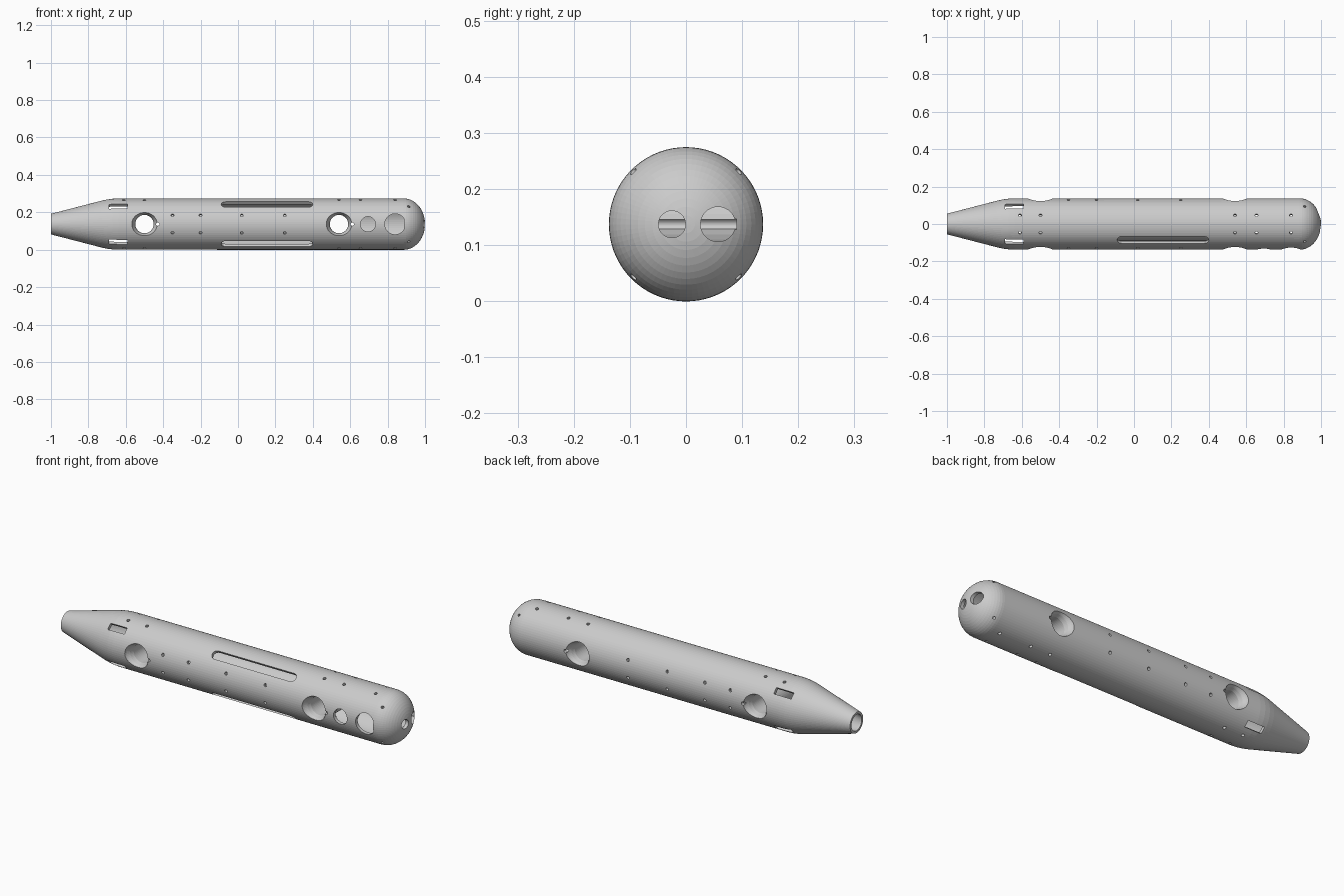
import bpy, bmesh, math
from mathutils import Matrix, Vector

if "Cube" in bpy.data.objects:
    bpy.data.objects.remove(bpy.data.objects["Cube"])

CZ = 0.137          # height of the hull axis
R = 0.137           # hull radius
SEG = 72

grey = bpy.data.materials.new("hull grey")
grey.diffuse_color = (0.6, 0.6, 0.6, 1)
grey.use_nodes = True
grey.node_tree.nodes["Principled BSDF"].inputs["Base Color"].default_value = grey.diffuse_color


def to_object(name, bm):
    bmesh.ops.recalc_face_normals(bm, faces=bm.faces)
    me = bpy.data.meshes.new(name)
    bm.to_mesh(me)
    bm.free()
    me.materials.append(grey)
    ob = bpy.data.objects.new(name, me)
    bpy.context.collection.objects.link(ob)
    return ob


def revolve(bm, profile, mat=Matrix(), seg=SEG):
    """Closed solid of (axial, radius) points turned about x."""
    rings = []
    for x, r in profile:
        rings.append([bm.verts.new(mat @ Vector((x, r * math.cos(2 * math.pi * i / seg),
                                                 r * math.sin(2 * math.pi * i / seg))))
                      for i in range(seg)])
    for a, b in zip(rings, rings[1:]):
        for i in range(seg):
            j = (i + 1) % seg
            bm.faces.new((a[i], a[j], b[j], b[i]))
    bm.faces.new(rings[0])
    bm.faces.new(rings[-1])


def radial(x, deg, lo, hi):
    """Placement of a unit-high part pointing out from the axis; 0 = up, 90 = front."""
    return (Matrix.Translation((x, 0, 0)) @ Matrix.Rotation(math.radians(deg), 4, 'X')
            @ Matrix.Translation((0, 0, (lo + hi) / 2)) @ Matrix.Diagonal((1, 1, hi - lo, 1)))


def hole(bm, x, deg, r, lo=0.09, hi=0.16, seg=16):
    return bmesh.ops.create_cone(bm, cap_ends=True, segments=seg, radius1=r, radius2=r,
                                 depth=1, matrix=radial(x, deg, lo, hi))['verts']


def box(bm, x, deg, sx, sy, lo, hi):
    bmesh.ops.create_cube(bm, size=1, matrix=radial(x, deg, lo, hi) @ Matrix.Diagonal((sx, sy, 1, 1)))


def cut(ob, bm, name):
    cutter = to_object(name, bm)
    mod = ob.modifiers.new("cut", 'BOOLEAN')
    mod.operation, mod.solver, mod.object = 'DIFFERENCE', 'EXACT', cutter
    dg = bpy.context.evaluated_depsgraph_get()
    me = bpy.data.meshes.new_from_object(ob.evaluated_get(dg))
    ob.modifiers.clear()
    ob.data = me
    bpy.data.objects.remove(cutter)


def hull_profile(wall, tail_x):
    tail = [(tail_x, 0.055 - wall * 0.8), (-1 + 0.01, 0.0577 - wall * 0.8), (-0.73, 0.125 - wall),
            (-0.70, 0.1315 - wall), (-0.67, 0.1355 - wall), (-0.64, R - wall)]
    nose = [(0.885 + (0.115 - wall) * math.sin(t), (R - wall) * math.cos(t) + 0.0005)
            for t in [math.pi / 2 * i / 14 for i in range(15)]]
    return tail + nose


TUNNELS = (-0.5, 0.54)
ALONG_Y = Matrix.Rotation(math.pi / 2, 4, 'Z')

# Hollow interior, leaving solid material around the thruster tunnels
bm = bmesh.new()
revolve(bm, hull_profile(0.018, -1.05))
cavity = to_object("cavity", bm)
bm = bmesh.new()
for x in TUNNELS:
    hole(bm, x, 90, 0.07, -0.2, 0.2, 48)
cut(cavity, bm, "tunnel_walls")

# Outer hull
bm = bmesh.new()
revolve(bm, hull_profile(0, -1))
hull = to_object("hull", bm)
bm = bmesh.new()
bm.from_mesh(cavity.data)
bpy.data.objects.remove(cavity)
cut(hull, bm, "cavity_cutter")

# Flared thruster tunnels
flare = [(0.16, 0.074), (0.137, 0.068), (0.125, 0.063), (0.11, 0.055), (0.09, 0.049)]
bm = bmesh.new()
for x in TUNNELS:
    revolve(bm, [(-a, r) for a, r in flare] + flare[::-1],
            Matrix.Translation((x, 0, 0)) @ ALONG_Y, 48)
cut(hull, bm, "tunnel_cutter")

# Sensor ports, long slots, fin slots and nose ports
bm = bmesh.new()
hole(bm, 0.695, 90, 0.04, 0.05, 0.2, 48)
hole(bm, 0.84, 90, 0.055, 0.05, 0.2, 64)
geom = [g for g in bm.verts[:] + bm.edges[:] + bm.faces[:]]
bmesh.ops.bisect_plane(bm, geom=geom, plane_co=(0.888, 0, 0), plane_no=(1, 0, 0), clear_outer=True)
bmesh.ops.holes_fill(bm, edges=[e for e in bm.edges if e.is_boundary])
for deg in (39, 141):
    start = len(bm.verts)
    pts = []
    for cx, a0 in ((0.377, -90), (-0.067, 90)):
        pts += [(cx + 0.023 * math.cos(math.radians(a0 + 18 * i)),
                 0.023 * math.sin(math.radians(a0 + 18 * i))) for i in range(11)]
    m = radial(0, deg, 0.1, 0.17)
    low = [bm.verts.new(m @ Vector((x, y, -0.5))) for x, y in pts]
    top = [bm.verts.new(m @ Vector((x, y, 0.5))) for x, y in pts]
    bm.faces.new(low)
    bm.faces.new(top)
    for i in range(len(pts)):
        j = (i + 1) % len(pts)
        bm.faces.new((low[i], low[j], top[j], top[i]))
for deg in (45, 135, 225, 315):
    box(bm, -0.64, deg, 0.1, 0.034, 0.07, 0.17)
for y, r in ((-0.025, 0.024), (0.057, 0.031)):
    bmesh.ops.create_cone(bm, cap_ends=True, segments=40, radius1=r, radius2=r, depth=0.2,
                          matrix=Matrix.Translation((1.0, y, 0)) @ Matrix.Rotation(math.pi / 2, 4, 'Y'))
cut(hull, bm, "port_cutter")

# Screw holes, tunnel side holes and the nose port notch
bm = bmesh.new()
for x in (-0.35, -0.2, 0.02, 0.25):
    for deg in (70, 110, 250, 290):
        hole(bm, x, deg, 0.008)
for x in (-0.61, -0.5, 0.54, 0.655, 0.84):
    for deg in (-20, 20, 160, 200):
        hole(bm, x, deg, 0.008)
for deg in (45, 135, 225, 315):
    hole(bm, 0.913, deg, 0.007)
for x in TUNNELS:
    hole(bm, x + 0.071, 90, 0.009, -0.2, 0.2)
bmesh.ops.create_cube(bm, size=1, matrix=Matrix.Translation((0.98, 0.079, 0))
                      @ Matrix.Diagonal((0.16, 0.022, 0.018, 1)))
cut(hull, bm, "screw_hole_cutter")

# Inner equipment tube seen through the long slots
bm = bmesh.new()
revolve(bm, [(-0.4, 0.09), (0.45, 0.09)], seg=48)
core = to_object("inner_tube", bm)

for ob in (hull, core):
    ob.location.z = CZ
    for p in ob.data.polygons:
        p.use_smooth = False
        p.material_index = 0
    if not ob.data.materials:
        ob.data.materials.append(grey)
